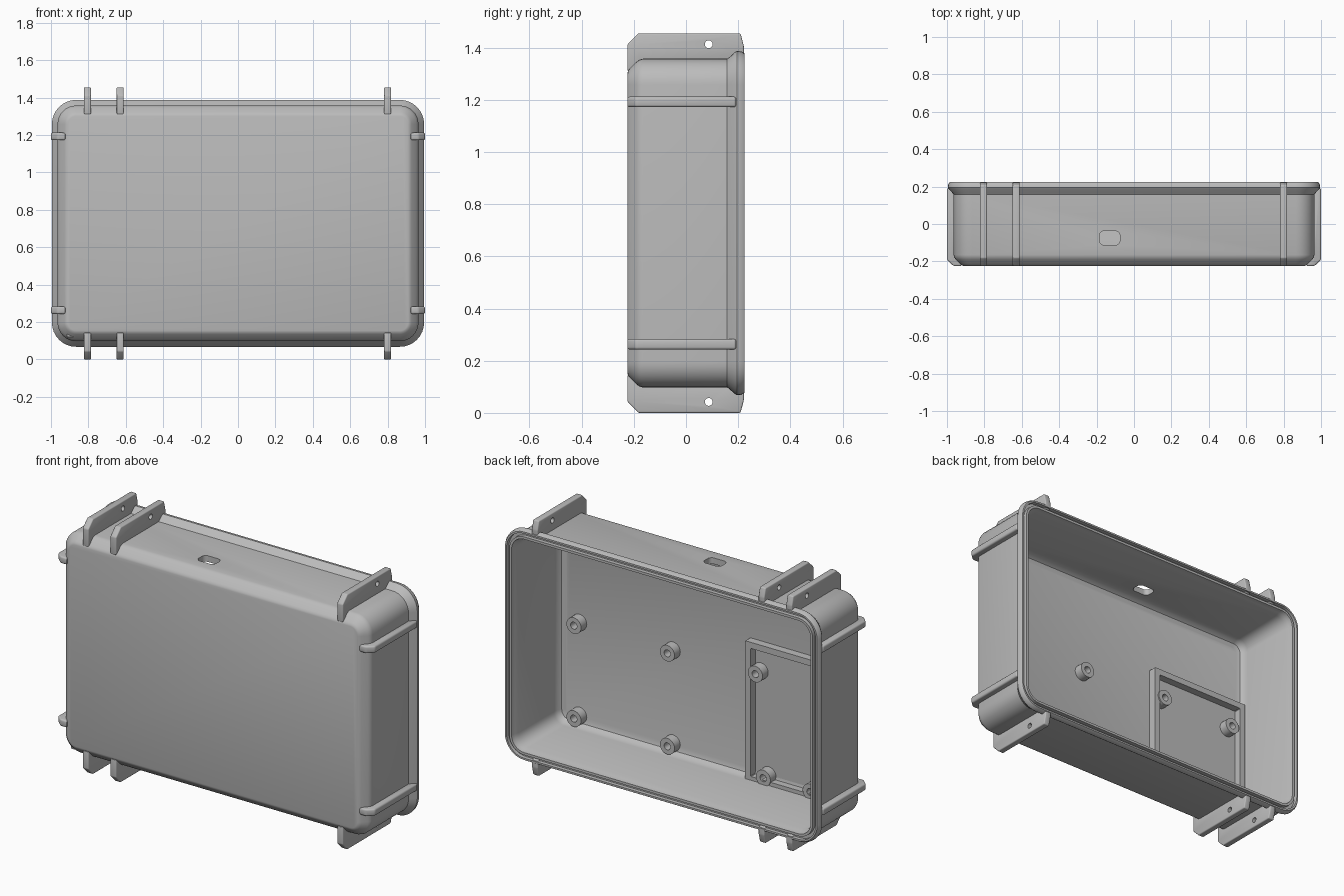
import bpy, bmesh, math

cube = bpy.data.objects.get("Cube")
if cube:
    bpy.data.objects.remove(cube)

ZC = 0.7275            # mid height of the enclosure
HX, HZ = 0.965, 0.63   # half size of the outer walls
FLOOR = -0.19          # inside face of the front wall

grey = bpy.data.materials.new("plain grey")
grey.use_nodes = True
grey.diffuse_color = (0.5, 0.5, 0.5, 1)
bsdf = next(n for n in grey.node_tree.nodes if n.type == 'BSDF_PRINCIPLED')
bsdf.inputs["Base Color"].default_value = (0.5, 0.5, 0.5, 1)


def finish(name, bm, angle=35):
    """Turn a bmesh into a shaded object."""
    bmesh.ops.recalc_face_normals(bm, faces=bm.faces)
    mesh = bpy.data.meshes.new(name)
    bm.to_mesh(mesh)
    bm.free()
    mesh.materials.append(grey)
    ob = bpy.data.objects.new(name, mesh)
    bpy.context.collection.objects.link(ob)
    smooth(ob, angle)
    return ob


def smooth(ob, angle=35):
    bpy.ops.object.select_all(action='DESELECT')
    ob.select_set(True)
    bpy.context.view_layer.objects.active = ob
    bpy.ops.object.shade_smooth_by_angle(angle=math.radians(angle))


def rounded(cx, cz, hx, hz, r, y, seg=8):
    """Rounded rectangle in the xz plane at depth y."""
    pts = []
    for q, (sx, sz) in enumerate([(1, 1), (-1, 1), (-1, -1), (1, -1)]):
        for i in range(seg + 1):
            a = math.pi / 2 * (q + i / seg)
            pts.append((cx + sx * (hx - r) + r * math.cos(a), y,
                        cz + sz * (hz - r) + r * math.sin(a)))
    return pts


def circle(cx, cz, r, y, n=24):
    return [(cx + r * math.cos(math.tau * i / n), y,
             cz + r * math.sin(math.tau * i / n)) for i in range(n)]


def loft(name, rings):
    """Skin between successive rings and cap both ends."""
    bm = bmesh.new()
    loops = [[bm.verts.new(p) for p in ring] for ring in rings]
    n = len(loops[0])
    for a, b in zip(loops, loops[1:]):
        for i in range(n):
            j = (i + 1) % n
            bm.faces.new((a[i], a[j], b[j], b[i]))
    bm.faces.new(loops[0])
    bm.faces.new(loops[-1])
    return finish(name, bm)


def prism(name, pts, vec, bevel=0.0):
    """Extrude a flat outline along vec, rounding all edges."""
    bm = bmesh.new()
    face = bm.faces.new([bm.verts.new(p) for p in pts])
    ext = bmesh.ops.extrude_face_region(bm, geom=[face])
    verts = [v for v in ext["geom"] if isinstance(v, bmesh.types.BMVert)]
    bmesh.ops.translate(bm, vec=vec, verts=verts)
    if bevel:
        bmesh.ops.bevel(bm, geom=bm.edges[:], offset=bevel, segments=3,
                        profile=0.5, affect='EDGES')
    return finish(name, bm)


def cut(ob, cutter):
    """Subtract the cutter and throw it away."""
    mod = ob.modifiers.new("cut", 'BOOLEAN')
    mod.operation = 'DIFFERENCE'
    mod.solver = 'EXACT'
    mod.object = cutter
    bpy.ops.object.select_all(action='DESELECT')
    ob.select_set(True)
    bpy.context.view_layer.objects.active = ob
    # run shape modifiers before the cut in order
    bpy.ops.object.modifier_move_to_index(modifier=mod.name, index=0)
    bpy.ops.object.modifier_apply(modifier=mod.name)
    bpy.data.objects.remove(cutter)
    smooth(ob)


# Shell: (inset from the outer wall, depth), outside then rim then inside
profile = [
    (0.056, -0.225), (0.046, -0.222), (0.037, -0.215), (0.012, -0.190),
    (0.004, -0.179), (0.0, -0.165),
    (0.0, 0.158), (-0.006, 0.166), (-0.024, 0.186), (-0.03, 0.195),
    (-0.028, 0.212), (-0.02, 0.225),
    (-0.010, 0.225), (-0.010, 0.203), (0.008, 0.203), (0.008, 0.225),
    (0.022, 0.225), (0.026, 0.2),
    (0.035, 0.18), (0.035, -0.14), (0.040, -0.165), (0.053, -0.183), (0.075, FLOOR)]
shell = loft("enclosure_shell", [
    rounded(0, ZC, HX - d, HZ - d, max(0.1 - d, 0.03), y) for d, y in profile])

# Cable slot through the top wall
slot = [(x, z, y) for x, y, z in rounded(-0.13, -0.075, 0.055, 0.0375, 0.025, 1.2)]
slot = prism("slot_cutter", [(x, y, 1.2) for x, y, _ in slot], (0, 0, 0.3))
cut(shell, slot)

# Mounting lugs on the top and bottom
lug = [(-0.225, 1.31), (-0.225, 1.412), (-0.182, 1.455), (0.209, 1.455),
       (0.222, 1.405), (0.222, 1.372), (0.185, 1.34), (-0.165, 1.34)]
for side, s in (("top", 1), ("bottom", -1)):
    for i, x in enumerate((-0.805, -0.63, 0.80)):
        z_at = lambda z: ZC + s * (z - ZC)
        ob = prism(f"{side}_lug_{i + 1}", [(x - 0.019, y, z_at(z)) for y, z in lug],
                   (0.038, 0, 0), 0.006)
        hole = [(x - 0.1, y, z) for y, _, z in circle(0.087, z_at(1.413), 0.015, 0)]
        cut(ob, prism("hole_cutter", hole, (0.2, 0, 0)))

# Raised bands on the two sides
band = [(0.92, -0.225), (0.965, -0.225), (1.0, -0.192), (1.0, 0.192),
        (0.95, 0.192), (0.95, -0.165)]
for side, s in (("left", 1), ("right", -1)):
    for level, z in (("lower", 0.263), ("upper", 1.192)):
        prism(f"{side}_{level}_band", [(s * x, y, z - 0.02) for x, y in band],
              (0, 0, 0.04), 0.009)

# Screw bosses on the inside
bosses = [(x, z) for x in (0.215, 0.805) for z in (0.19, 0.72)]
bosses += [(-0.34, 0.75), (-0.82, 0.75), (-0.39, 0.17), (-0.685, 0.17)]
for i, (x, z) in enumerate(bosses):
    loft(f"screw_boss_{i + 1}", [
        circle(x, z, 0.046, FLOOR - 0.01), circle(x, z, 0.046, -0.138),
        circle(x, z, 0.02, -0.138), circle(x, z, 0.02, FLOOR + 0.005)])

# Raised frame around the board bay
fx, fz, fw, fh = -0.593, 0.52, 0.322, 0.40
wall = 0.035
loft("board_frame", [
    rounded(fx, fz, fw - d, fh - d, 0.003, y, 1)
    for d, y in ((0, FLOOR - 0.01), (0, -0.145), (wall, -0.145), (wall, FLOOR + 0.001))][:3]
    + [rounded(fx, fz, fw - wall, fh - wall, 0.003, FLOOR + 0.001, 1)])
